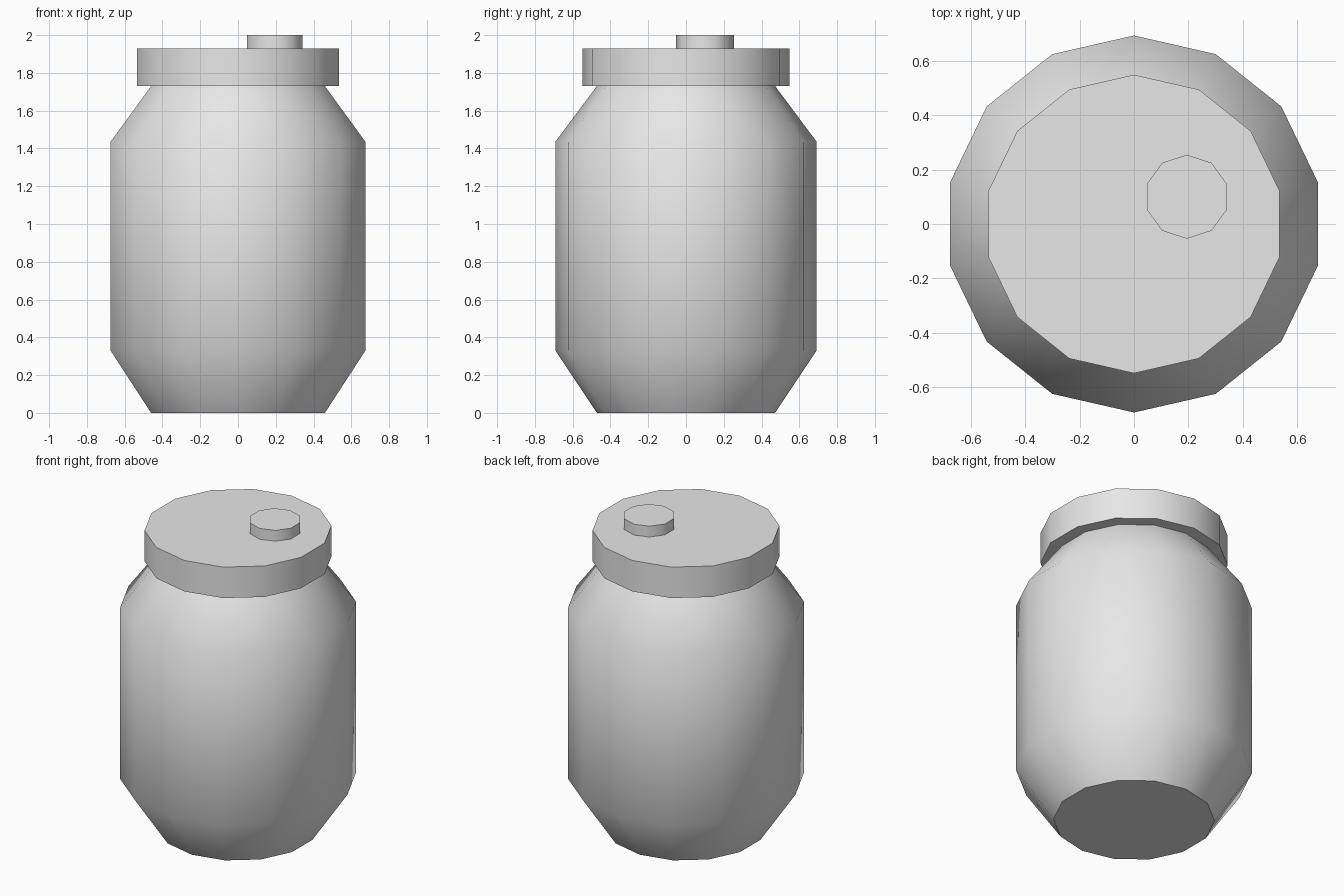
import bpy
import bmesh
from math import sin, cos, tau, radians

cube = bpy.data.objects.get("Cube")
if cube:
    bpy.data.objects.remove(cube, do_unlink=True)

# One plain light grey for every part
grey = bpy.data.materials.new("light_grey")
grey.use_nodes = True
grey.diffuse_color = (0.8, 0.8, 0.8, 1)
grey.node_tree.nodes["Principled BSDF"].inputs["Base Color"].default_value = (0.8, 0.8, 0.8, 1)


def turned(name, profile, sides, x=0, y=0):
    """Closed solid turned from (radius, height) pairs, one corner towards +y."""
    bm = bmesh.new()
    rings = [[bm.verts.new((x + r * sin(tau * i / sides), y + r * cos(tau * i / sides), z))
              for i in range(sides)] for r, z in profile]
    for low, high in zip(rings, rings[1:]):
        for i in range(sides):
            j = (i + 1) % sides
            bm.faces.new((low[i], low[j], high[j], high[i]))
    bm.faces.new(rings[0])
    bm.faces.new(rings[-1])
    bmesh.ops.recalc_face_normals(bm, faces=bm.faces)
    mesh = bpy.data.meshes.new(name)
    bm.to_mesh(mesh)
    bm.free()
    mesh.materials.append(grey)
    obj = bpy.data.objects.new(name, mesh)
    bpy.context.collection.objects.link(obj)
    bpy.ops.object.select_all(action="DESELECT")
    obj.select_set(True)
    bpy.context.view_layer.objects.active = obj
    bpy.ops.object.shade_smooth_by_angle(angle=radians(40))
    return obj


# Jar body with sloped foot and shoulder
turned("jar_body", [(0.472, 0), (0.692, 0.33), (0.692, 1.435), (0.472, 1.73)], 14)
# Overhanging lid
turned("lid", [(0.548, 1.73), (0.548, 1.93)], 14)
# Small off-centre cap on the lid
turned("lid_cap", [(0.154, 1.93), (0.154, 2.0)], 10, x=0.194, y=0.1)
